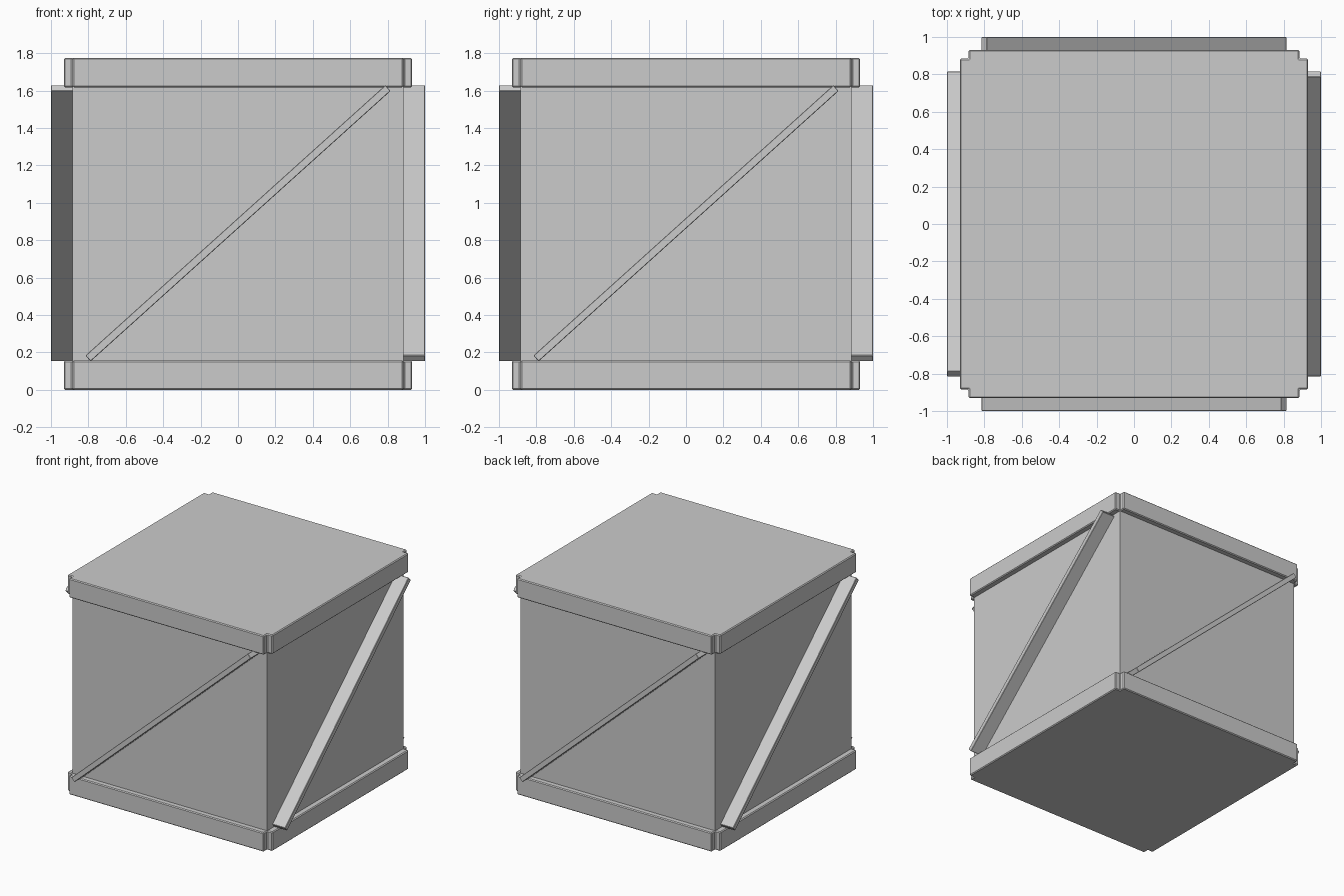
import bpy, bmesh
from math import atan2, hypot, pi
from mathutils import Matrix, Vector

if "Cube" in bpy.data.objects:
    bpy.data.objects.remove(bpy.data.objects["Cube"])

BODY, RIM, OUT = 0.885, 0.931, 1.0   # half widths: body, rims, brace faces
HEIGHT, RIM_H = 1.775, 0.157


def finish(name, bm, bevel=0.0):
    bmesh.ops.recalc_face_normals(bm, faces=bm.faces)
    mesh = bpy.data.meshes.new(name)
    bm.to_mesh(mesh)
    bm.free()
    obj = bpy.data.objects.new(name, mesh)
    bpy.context.collection.objects.link(obj)
    if bevel:
        mod = obj.modifiers.new("edge", 'BEVEL')
        mod.width, mod.segments = bevel, 1
    return obj


def box(name, size, matrix, bevel=0.0):
    bm = bmesh.new()
    bmesh.ops.create_cube(bm, size=1, matrix=matrix @ Matrix.Diagonal((*size, 1)))
    return finish(name, bm, bevel)


def rim(name, z):
    # square slab with notched corners
    corner = [(RIM, BODY), (BODY, BODY), (BODY, RIM)]
    bm = bmesh.new()
    verts = [bm.verts.new(Matrix.Rotation(i * pi / 2, 3, 'Z') @ Vector((x, y, z)))
             for i in range(4) for x, y in corner]
    face = bm.faces.new(verts)
    top = bmesh.ops.extrude_face_region(bm, geom=[face])["geom"]
    bmesh.ops.translate(bm, vec=(0, 0, RIM_H),
                        verts=[v for v in top if isinstance(v, bmesh.types.BMVert)])
    return finish(name, bm, 0.007)


# crate walls
wall_h = HEIGHT - 2 * RIM_H + 0.04
box("crate_body", (2 * BODY, 2 * BODY, wall_h), Matrix.Translation((0, 0, HEIGHT / 2)))

# bottom and top rims
rim("bottom_rim", 0)
rim("top_rim", HEIGHT - RIM_H)

# one diagonal brace per side, repeated around the crate
run, rise = 1.604, 1.446
depth = OUT - BODY + 0.01
for i, side in enumerate(("front", "right", "back", "left")):
    m = (Matrix.Rotation(i * pi / 2, 4, 'Z')
         @ Matrix.Translation((0, -OUT + depth / 2, 0.891))
         @ Matrix.Rotation(-atan2(rise, run), 4, 'Y'))
    box(side + "_brace", (hypot(run, rise), depth, 0.042), m, 0.003)
